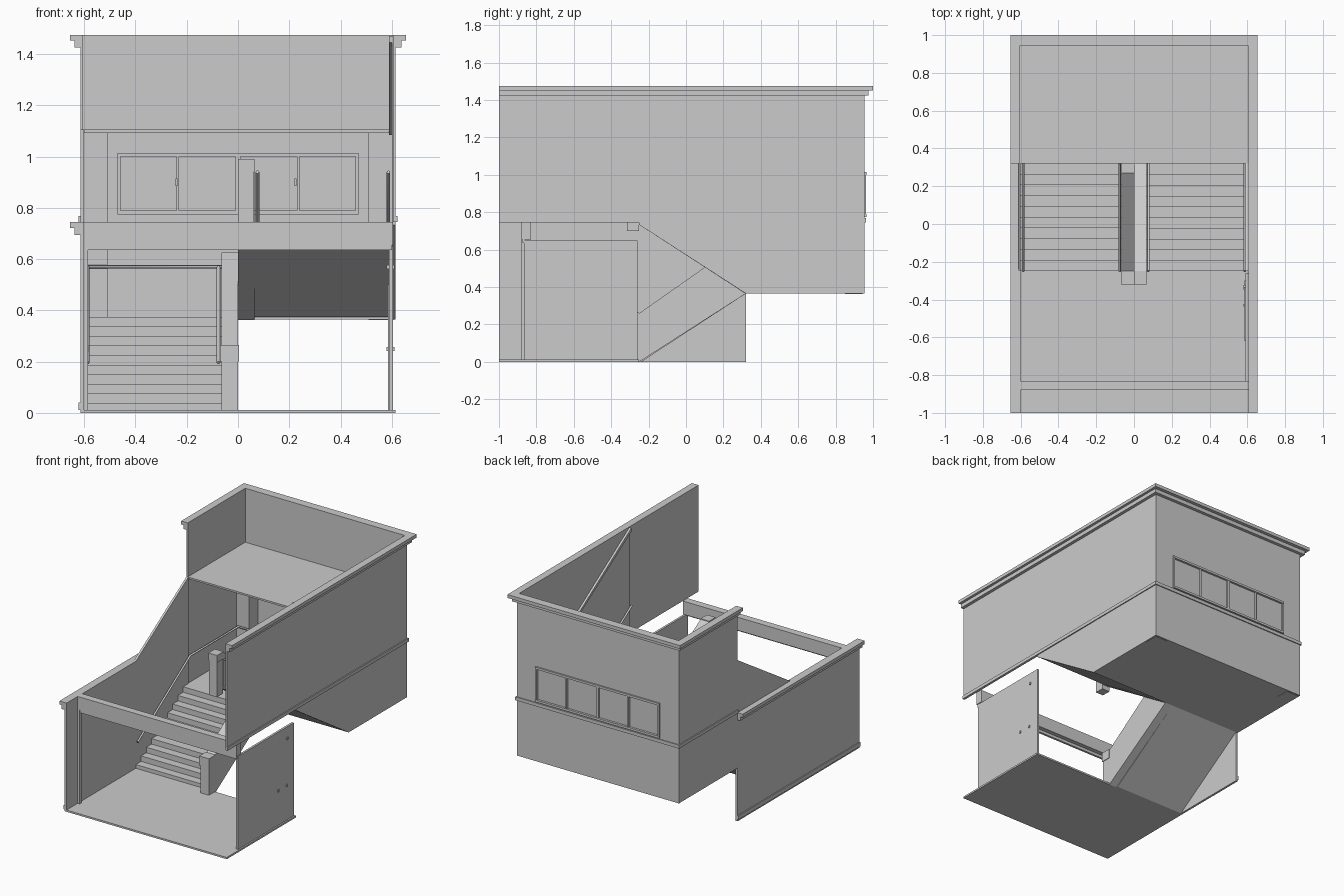
import bpy, bmesh
from mathutils import Vector

if "Cube" in bpy.data.objects:
    bpy.data.objects.remove(bpy.data.objects["Cube"], do_unlink=True)

GREY = (0.6, 0.6, 0.6, 1)
plaster = bpy.data.materials.new("plaster grey")
plaster.use_nodes = True
plaster.diffuse_color = GREY
plaster.node_tree.nodes["Principled BSDF"].inputs["Base Color"].default_value = GREY


def add(name, bm):
    bmesh.ops.recalc_face_normals(bm, faces=bm.faces)
    mesh = bpy.data.meshes.new(name)
    bm.to_mesh(mesh)
    bm.free()
    mesh.materials.append(plaster)
    ob = bpy.data.objects.new(name, mesh)
    bpy.context.scene.collection.objects.link(ob)
    return ob


def box(name, x, y, z):
    """Box from (min, max) ranges."""
    bm = bmesh.new()
    bmesh.ops.create_cube(bm, size=1)
    for v in bm.verts:
        v.co = [r[0] if c < 0 else r[1] for c, r in zip(v.co, (x, y, z))]
    return add(name, bm)


def side_profile(name, x, points):
    """Extrude a (y, z) outline between two x values."""
    bm = bmesh.new()
    face = bm.faces.new([bm.verts.new((x[0], y, z)) for y, z in points])
    ext = bmesh.ops.extrude_face_region(bm, geom=[face])
    moved = [g for g in ext["geom"] if isinstance(g, bmesh.types.BMVert)]
    bmesh.ops.translate(bm, vec=(x[1] - x[0], 0, 0), verts=moved)
    return add(name, bm)


def rail(name, points, radius=0.007):
    curve = bpy.data.curves.new(name, "CURVE")
    curve.dimensions = "3D"
    curve.bevel_depth = radius
    curve.bevel_resolution = 1
    curve.use_fill_caps = True
    spline = curve.splines.new("POLY")
    spline.points.add(len(points) - 1)
    for p, co in zip(spline.points, points):
        p.co = (*co, 1)
    curve.materials.append(plaster)
    ob = bpy.data.objects.new(name, curve)
    bpy.context.scene.collection.objects.link(ob)


# Main levels
Y0, Y1, BACK = -0.25, 0.32, 0.955
MID, STOREY, UPPER, TOP = 0.375, 0.745, 1.105, 1.475
STEPS = 10
W = 0.615

# Floors
box("ground_floor", (-W, W), (-1, Y0), (0, 0.012))
box("half_landing", (-W, W), (Y1, 0.95), (MID - 0.01, MID))
box("upper_landing", (-0.61, 0.61), (Y1, 0.95), (UPPER - 0.012, UPPER))


# Stair flights with a thin sloping soffit
def flight(name, x, y_start, y_end, z_start, z_end):
    run, rise = (y_end - y_start) / STEPS, (z_end - z_start) / STEPS
    pts = [(y_start, z_start)]
    for i in range(STEPS):
        pts += [(y_start + i * run, z_start + (i + 1) * rise),
                (y_start + (i + 1) * run, z_start + (i + 1) * rise)]
    pts += [(y_end, z_end - 0.01), (y_start + abs(run) * 0.2 * (1 if run > 0 else -1), z_start)]
    side_profile(name, x, pts)


flight("lower_flight", (-0.605, -0.06), Y0, Y1, 0, MID)
flight("upper_flight", (0.06, 0.605), Y1, Y0, MID, STOREY)

# Solid parapets between the flights, with end posts
side_profile("lower_parapet", (-0.065, 0),
             [(Y0, 0), (Y1, MID - 0.01), (Y1, 0.625), (0.27, 0.625), (Y0, 0.26)])
side_profile("upper_parapet", (0, 0.065),
             [(Y0, STOREY - 0.012), (Y1, MID - 0.012), (Y1, 0.63), (Y0, 0.985)])
box("lower_post", (-0.065, 0), (-0.315, Y0), (0, 0.2))
box("lower_post_cap", (-0.07, 0.004), (-0.32, Y0), (0.2, 0.265))
box("upper_post", (0, 0.06), (-0.315, Y0), (0.7, 0.94))
box("upper_post_cap", (0, 0.065), (-0.32, Y0), (0.94, 0.99))

# Side walls
box("right_low_wall", (-W, -0.6), (-1, Y1), (0, STOREY))
side_profile("right_sloped_wall", (-W, -0.6), [(Y0, STOREY), (Y1, STOREY), (Y1, UPPER)])
box("right_back_wall", (-W, -0.605), (Y1, BACK), (MID - 0.01, TOP))
box("left_upper_wall", (0.605, W), (-1, BACK), (STOREY, TOP))
box("left_landing_wall", (0.605, W), (Y1, 0.95), (MID - 0.01, STOREY))
side_profile("left_stair_wall", (0.6, W - 0.001),
             [(Y0, STOREY - 0.012), (Y1, MID - 0.01), (Y1, UPPER), (Y0, TOP - 0.01)])
side_profile("left_sloped_trim", (0.59, 0.607),
             [(Y0, TOP - 0.03), (Y1, UPPER - 0.02), (Y1, UPPER), (Y0, TOP - 0.005)])

# Back wall with a window opening
back_wall = box("back_wall", (-W, W), (0.943, BACK), (MID - 0.01, TOP))
cutter = box("window_cutter", (-0.46, 0.46), (0.9, 1), (0.79, 1.0))
cutter.hide_render = True
cutter.hide_viewport = True
cutter.display_type = "WIRE"
cut = back_wall.modifiers.new("window_opening", "BOOLEAN")
cut.object = cutter
cut.solver = "EXACT"
box("window_glass", (-0.465, 0.465), (0.946, 0.95), (0.785, 1.005))
for i, z in enumerate((0.775, 1.0)):
    box(f"window_rail_{i}", (-0.47, 0.47), (0.935, 0.965), (z, z + 0.015))
for x, half in ((-0.465, 0.006), (-0.235, 0.004), (0, 0.01), (0.235, 0.004), (0.465, 0.006)):
    box("window_mullion", (x - half, x + half), (0.937, 0.963), (0.785, 1.005))
for x in (-0.24, 0.225):
    box("window_handle", (x - 0.004, x + 0.004), (0.925, 0.94), (0.885, 0.915))

# Corner columns on the landing
for side, s in (("left", 1), ("right", -1)):
    xs = sorted((s * 0.51, s * 0.606))
    box(f"{side}_corner_column", xs, (0.85, 0.944), (MID - 0.012, UPPER - 0.005))


# Stepped cornices, string courses and skirting
def side_trim(name, s, y, z, out, inner=0.61):
    box(name, sorted((s * inner, s * out)), y, z)


for i, (out, z) in enumerate(((0.637, (1.425, 1.452)), (0.655, (1.452, TOP)))):
    back_out = BACK + (0.022, 0.045)[i]
    side_trim("left_cornice", 1, (-1, back_out), z, out)
    side_trim("right_cornice", -1, (Y1, back_out), z, out)
    box("back_cornice", (-out, out), (0.95, back_out), z)
    side_trim("right_low_cornice", -1, (-1, Y1), (z[0] - 0.73, z[1] - 0.73), out, 0.6)
COURSE = (STOREY, 0.768)
side_trim("left_string_course", 1, (-1, 0.96), COURSE, 0.622)
side_trim("right_string_course", -1, (Y1, 0.96), COURSE, 0.622)
box("back_string_course", (-0.622, 0.622), (0.95, 0.962), COURSE)
side_trim("right_skirting", -1, (-1, Y1), (0.012, 0.04), 0.622)

# Front beam and jamb
box("front_beam", (-0.605, 0.605), (-0.88, -0.83), (0.655, STOREY))
box("front_beam_lip", (-0.6, 0.6), (-0.875, -0.86), (0.635, 0.655))
box("right_jamb", (-0.602, -0.585), (-0.88, -0.86), (0.012, 0.655))

# Side panel with door leaf and fittings
box("door_wall", (0.59, 0.605), (-0.865, -0.26), (0, 0.65))
box("door_leaf", (0.586, 0.592), (-0.62, -0.3), (0.012, 0.5))
for y, z in ((-0.33, 0.57), (-0.43, 0.25), (-0.34, 0.25)):
    box("door_fitting", (0.58, 0.611), (y - 0.006, y + 0.006), (z - 0.008, z + 0.008))

# Handrails following the stairs and landing
H = 0.195
rail("wall_handrail", [(-0.587, Y0, H), (-0.587, Y1, MID + H), (-0.587, 0.84, MID + H),
                       (0.587, 0.84, MID + H), (0.587, Y1, MID + H), (0.587, Y0, STOREY + H)])
rail("lower_inner_handrail", [(-0.076, Y0, H), (-0.076, Y1, MID + H)])
rail("upper_inner_handrail", [(0.076, Y1, MID + H), (0.076, Y0, STOREY + H)])
